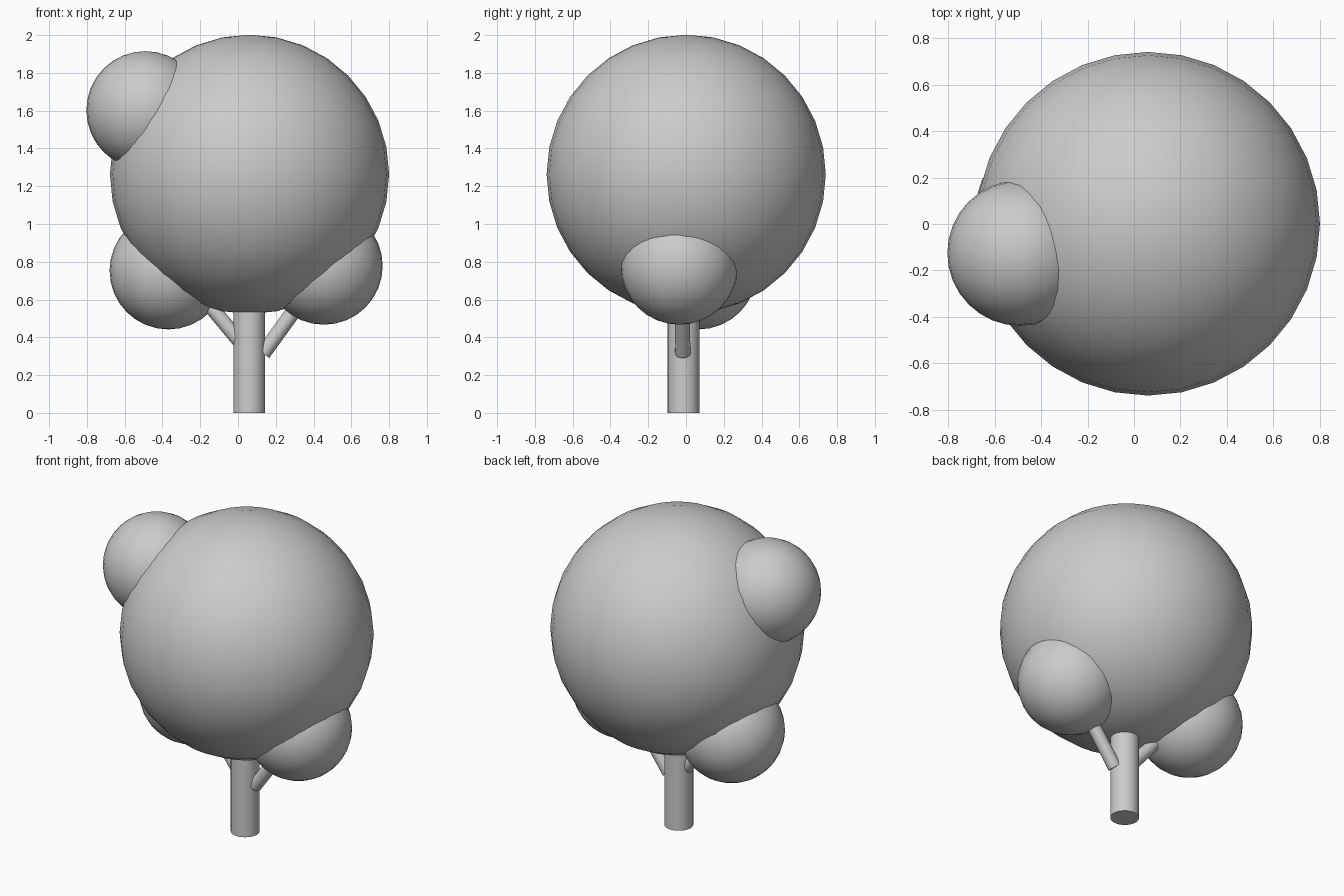
import bpy
from mathutils import Vector

if "Cube" in bpy.data.objects:
    bpy.data.objects.remove(bpy.data.objects["Cube"])


def ball(name, centre, radius):
    bpy.ops.mesh.primitive_uv_sphere_add(segments=32, ring_count=16,
                                         radius=radius, location=centre)
    obj = bpy.context.object
    obj.name = name
    bpy.ops.object.shade_smooth()


def rod(name, start, end, radius):
    a, b = Vector(start), Vector(end)
    bpy.ops.mesh.primitive_cylinder_add(vertices=32, radius=radius,
                                        depth=(b - a).length, location=(a + b) / 2)
    obj = bpy.context.object
    obj.name = name
    obj.rotation_euler = (b - a).to_track_quat('Z', 'Y').to_euler()
    bpy.ops.object.shade_smooth_by_angle()


# Trunk and its two branches
rod("trunk", (0.06, -0.013, 0), (0.06, -0.013, 0.85), 0.084)
rod("branch_right", (0.133, -0.017, 0.314), (0.39, -0.02, 0.67), 0.04)
rod("branch_left", (0.011, -0.012, 0.376), (-0.23, 0.02, 0.665), 0.039)

# Main crown and smaller foliage clumps
ball("crown", (0.061, 0.001, 1.263), 0.739)
ball("clump_lower_right", (0.455, -0.035, 0.778), 0.311)
ball("clump_lower_left", (-0.369, 0.065, 0.753), 0.311)
ball("clump_upper_left", (-0.49, -0.125, 1.602), 0.313)
